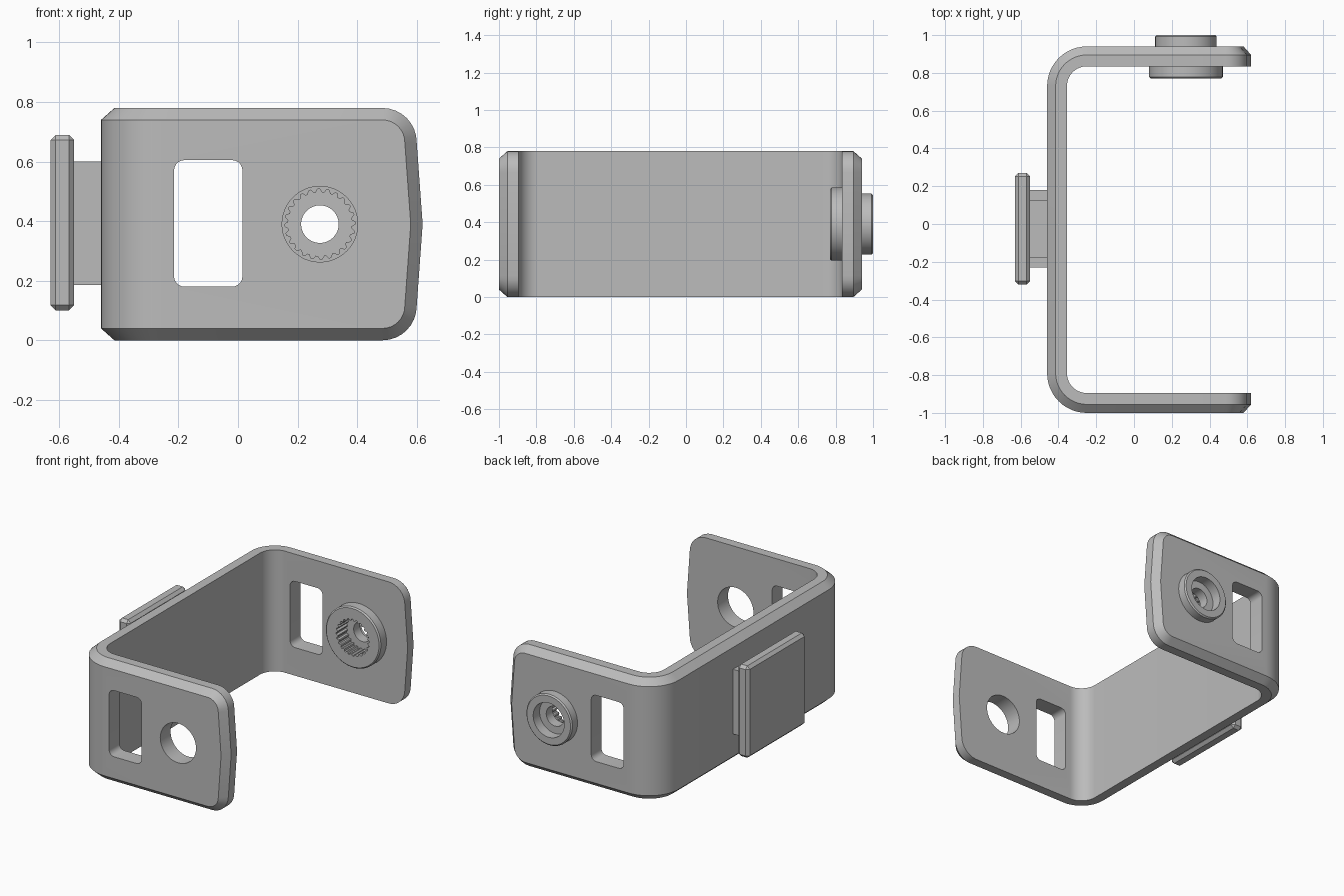
import bpy, bmesh
from math import sin, cos, pi, radians

if "Cube" in bpy.data.objects:
    bpy.data.objects.remove(bpy.data.objects["Cube"])

GREY = (0.5, 0.5, 0.5, 1)
grey = bpy.data.materials.new("plain grey")
grey.use_nodes = True
grey.diffuse_color = GREY
grey.node_tree.nodes["Principled BSDF"].inputs["Base Color"].default_value = GREY

MID_Y, MID_Z = -0.03, 0.39        # symmetry planes of the bracket
PIVOT_X = 0.275                   # axis of hub and pivot hole


def finish(bm, name):
    bmesh.ops.remove_doubles(bm, verts=bm.verts, dist=1e-5)
    bmesh.ops.recalc_face_normals(bm, faces=bm.faces)
    me = bpy.data.meshes.new(name)
    bm.to_mesh(me)
    bm.free()
    me.materials.append(grey)
    ob = bpy.data.objects.new(name, me)
    bpy.context.collection.objects.link(ob)
    return ob


def activate(ob):
    bpy.ops.object.select_all(action='DESELECT')
    ob.select_set(True)
    bpy.context.view_layer.objects.active = ob


def bridge(bm, a, b):
    for i in range(len(a)):
        j = (i + 1) % len(a)
        bm.faces.new((a[i], a[j], b[j], b[i]))


def prism(name, outline, y0, y1):
    """Extrude an x-z outline along y."""
    bm = bmesh.new()
    a, b = [[bm.verts.new((x, y, z)) for x, z in outline] for y in (y0, y1)]
    bm.faces.new(a)
    bm.faces.new(b)
    bridge(bm, a, b)
    return finish(bm, name)


def circle(x, z, r, n=48):
    return [(x + r * cos(2 * pi * i / n), z + r * sin(2 * pi * i / n)) for i in range(n)]


def rounded_rect(x0, x1, z0, z1, r):
    pts = []
    corners = ((x1 - r, z1 - r), (x0 + r, z1 - r), (x0 + r, z0 + r), (x1 - r, z0 + r))
    for k, (cx, cz) in enumerate(corners):
        for i in range(6):
            a = pi / 2 * (k + i / 5)
            pts.append((cx + r * cos(a), cz + r * sin(a)))
    return pts


def box(name, lo, hi, bevel=0):
    bm = bmesh.new()
    bmesh.ops.create_cube(bm, size=1)
    for v in bm.verts:
        v.co = [(l + h) / 2 + c * (h - l) for c, l, h in zip(v.co, lo, hi)]
    if bevel:
        bmesh.ops.bevel(bm, geom=bm.edges[:], offset=bevel, segments=1, affect='EDGES')
    return finish(bm, name)


def cut(ob, cutter):
    cutter.hide_render = True
    mod = ob.modifiers.new("cut", 'BOOLEAN')
    mod.operation, mod.solver, mod.object = 'DIFFERENCE', 'EXACT', cutter
    activate(ob)
    bpy.ops.object.modifier_apply(modifier=mod.name)
    bpy.data.objects.remove(cutter)


# Bracket: columns of (x, y, half height) for outer, middle and inner layers
CH = 0.04
columns = []


def arm_column(end, height, end_in, height_in):
    columns.append(((0.62 - end_in, 0.97, height_in),
                    (0.62 - end, 0.925, height),
                    (0.62 - end, 0.865, height)))


arm_column(0, 0, CH, 0)
for i in range(9):
    a = pi / 2 * i / 8
    r = 0.115
    arm_column(0.135 - r * cos(a), 0.275 + r * sin(a),
               0.135 - (r - CH) * cos(a), 0.275 + (r - CH) * sin(a))
for i in range(13):
    a = pi / 2 * (1 + i / 12)
    columns.append(tuple((-0.25 + r * cos(a), 0.76 + r * sin(a), h)
                         for r, h in ((0.21, MID_Z - CH), (0.165, MID_Z), (0.105, MID_Z))))

bm = bmesh.new()
loops = []
for side, half in ((1, columns), (-1, columns[::-1])):
    for col in half:
        ring = [(x, y, h) for x, y, h in col] + [(x, y, -h) for x, y, h in col[::-1]]
        loops.append([bm.verts.new((x, MID_Y + side * y, MID_Z + h)) for x, y, h in ring])
for a, b in zip(loops, loops[1:]):
    bridge(bm, a, b)
bmesh.ops.dissolve_degenerate(bm, dist=1e-5, edges=bm.edges[:])
bracket = finish(bm, "bracket")

# Slots through both arms, pivot hole in front, hub seat behind
cut(bracket, prism("slot_cutter", rounded_rect(-0.215, 0.015, 0.18, 0.605, 0.035), -1.2, 1.2))
cut(bracket, prism("pivot_cutter", circle(PIVOT_X, MID_Z, 0.127), -1.2, 0))
cut(bracket, prism("hub_cutter", circle(PIVOT_X, MID_Z, 0.15), 0, 1.2))

# Hub: lathed ring with a toothed socket facing inward and a counterbore behind
SOCKET = 0
profile = [(0.063, 0.87), (SOCKET, 0.87), (SOCKET, 0.77), (0.187, 0.77), (0.195, 0.778),
           (0.195, 0.85), (0.163, 0.85), (0.163, 0.992), (0.155, 1.0), (0.11, 1.0),
           (0.11, 0.935), (0.063, 0.935)]
SEG = 96
bm = bmesh.new()
rings = []
for i in range(SEG):
    a = 2 * pi * i / SEG
    tooth = 0.118 if i % 4 < 2 else 0.107
    rings.append([bm.verts.new((PIVOT_X + (r or tooth) * cos(a), y, MID_Z + (r or tooth) * sin(a)))
                  for r, y in profile])
for i in range(SEG):
    bridge(bm, rings[i], rings[(i + 1) % SEG])
hub = finish(bm, "splined_hub")

# Clip on the outer wall: notched neck and chamfered plate
neck = box("clip_neck", (-0.56, -0.23, 0.185), (-0.45, 0.18, 0.6))
for z in (0.185, 0.6):
    cut(neck, box("notch_cutter", (-0.7, -0.175, z - 0.04), (-0.3, 0.125, z + 0.04)))
plate = box("clip_plate", (-0.63, -0.32, 0.1), (-0.55, 0.27, 0.69), 0.018)

for ob in (bracket, hub, neck, plate):
    activate(ob)
    bpy.ops.object.shade_smooth_by_angle(angle=radians(28))
